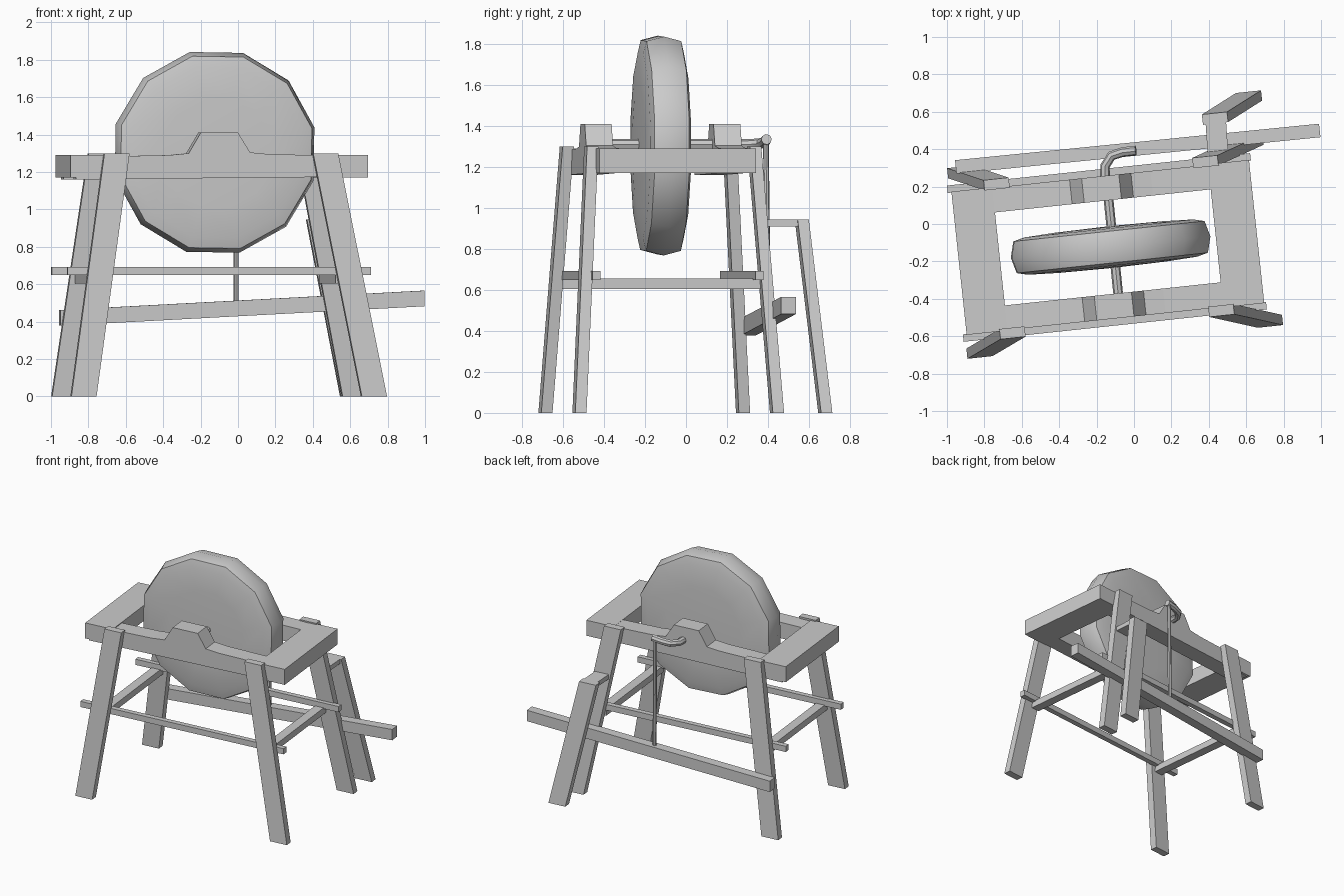
import bpy, bmesh
from math import sin, cos, radians, pi
from mathutils import Vector, Matrix

if "Cube" in bpy.data.objects:
    bpy.data.objects.remove(bpy.data.objects["Cube"])

YAW = radians(6.1)                      # whole bench is turned slightly
M = Matrix.Translation((-0.14, -0.125, 0)) @ Matrix.Rotation(YAW, 4, 'Z')


def make(name, verts, faces, mat=M):
    bm = bmesh.new()
    vs = [bm.verts.new(mat @ Vector(v)) for v in verts]
    for f in faces:
        bm.faces.new([vs[i] for i in f])
    bmesh.ops.recalc_face_normals(bm, faces=bm.faces)
    me = bpy.data.meshes.new(name)
    bm.to_mesh(me)
    bm.free()
    ob = bpy.data.objects.new(name, me)
    bpy.context.collection.objects.link(ob)
    return ob


def loft(name, a, b, mat=M):
    """Solid between two matching outlines."""
    n = len(a)
    sides = [(i, (i + 1) % n, n + (i + 1) % n, n + i) for i in range(n)]
    return make(name, a + b, sides + [tuple(range(n)), tuple(range(n, 2 * n))], mat)


def box(name, x0, x1, y0, y1, z0, z1):
    r = [(x0, y0), (x1, y0), (x1, y1), (x0, y1)]
    return loft(name, [(x, y, z0) for x, y in r], [(x, y, z1) for x, y in r])


def leg(name, top, bottom, w=0.135, t=0.055, mat=M):
    """Splayed board with level ends."""
    def ring(c):
        return [(c[0] + i * w / 2, c[1] + j * t / 2, c[2])
                for i, j in ((-1, -1), (1, -1), (1, 1), (-1, 1))]
    return loft(name, ring(bottom), ring(top), mat)


def tube(name, pts, r, smooth=True):
    cu = bpy.data.curves.new(name, 'CURVE')
    cu.dimensions = '3D'
    cu.bevel_depth = r
    cu.bevel_resolution = 2
    cu.use_fill_caps = True
    sp = cu.splines.new('POLY')
    sp.points.add(len(pts) - 1)
    for p, c in zip(sp.points, pts):
        p.co = (*c, 1)
    ob = bpy.data.objects.new(name, cu)
    bpy.context.collection.objects.link(ob)
    return ob


# Top frame: end boards and humped bearing rails
for side, s in (("left", -1), ("right", 1)):
    box(side + "_end_board", *sorted((s * 0.58, s * 0.80)), -0.385, 0.385, 1.17, 1.29)
rail = [(-0.77, 1.16), (0.77, 1.175), (0.77, 1.285), (0.27, 1.295), (0.165, 1.305), (0.10, 1.41),
        (-0.10, 1.41), (-0.165, 1.30), (-0.27, 1.29), (-0.77, 1.28)]
for side, s in (("front", -1), ("back", 1)):
    loft(side + "_rail", [(u, s * 0.382, z) for u, z in rail],
         [(u, s * 0.25, z) for u, z in rail])
    # Splayed legs and long stretchers
    leg(side + "_left_leg", (-0.555, s * 0.40, 1.30), (-0.742, s * 0.485, 0))
    leg(side + "_right_leg", (0.567, s * 0.40, 1.30), (0.82, s * 0.485, 0))
    box(side + "_stretcher", -0.82, 0.81, *sorted((s * 0.42, s * 0.38)), 0.648, 0.692)

# Cross stretchers between the legs
for side, s in (("left", -1), ("right", 1)):
    box(side + "_cross_stretcher", *sorted((s * 0.62, s * 0.69)), -0.42, 0.42, 0.605, 0.655)

# Twelve-sided domed grindstone
prof = [(0.30, -0.108), (0.47, -0.10), (0.53, -0.085), (0.553, 0),
        (0.53, 0.085), (0.47, 0.10), (0.30, 0.108)]
N = 12
verts, faces = [], []
for r, v in prof:
    for k in range(N):
        a = radians(14) + 2 * pi * k / N
        verts.append((0.015 + r * cos(a), v, 1.305 + r * sin(a)))
for i in range(len(prof) - 1):
    for k in range(N):
        k2 = (k + 1) % N
        faces.append((i * N + k, i * N + k2, (i + 1) * N + k2, (i + 1) * N + k))
for base, v in ((0, -0.112), ((len(prof) - 1) * N, 0.112)):
    verts.append((0.015, v, 1.305))
    faces += [(base + k, base + (k + 1) % N, len(verts) - 1) for k in range(N)]
stone = make("grindstone", verts, faces)

# Axle with bent crank, and the rod down to the treadle
axle = tube("axle_crank", [(-0.085, -0.37, 1.31), (-0.135, 0.12, 1.31), (-0.155, 0.26, 1.31),
                           (-0.155, 0.31, 1.31), (-0.12, 0.365, 1.315), (-0.06, 0.385, 1.325),
                           (0.01, 0.393, 1.335)], 0.026)
rod = tube("treadle_rod", [(-0.01, 0.39, 1.33), (-0.01, 0.40, 0.49)], 0.014)

# Treadle beam, rising to the right
I = Matrix.Identity(4)


def beam_end(x, y, z):
    return [(x - j * 0.004, y + j * 0.036, z + k * 0.042)
            for j, k in ((-1, -1), (1, -1), (1, 1), (-1, 1))]


loft("treadle_beam", beam_end(-0.953, 0.305, 0.42), beam_end(0.993, 0.50, 0.524), I)

# Treadle guide post and the arm tying it to the back leg
T = Matrix.Rotation(YAW, 4, 'Z')
leg("guide_post", T.inverted() @ Vector((0.433, 0.565, 0.945)),
    T.inverted() @ Vector((0.615, 0.68, 0)), mat=T)
arm = [T.inverted() @ Vector((0.435, 0.58, 0)), T.inverted() @ Vector((0.45, 0.36, 0))]
loft("guide_arm", *[[(p.x + i * 0.055, p.y, z) for i, z in
                     ((-1, 0.91), (1, 0.91), (1, 0.945), (-1, 0.945))] for p in arm], T)

# Smooth shading on the round parts
for ob in (axle, rod, stone):
    bpy.ops.object.select_all(action='DESELECT')
    ob.select_set(True)
    bpy.context.view_layer.objects.active = ob
    if ob.type == 'CURVE':
        bpy.ops.object.convert(target='MESH')
    bpy.ops.object.shade_smooth_by_angle(angle=radians(35))
